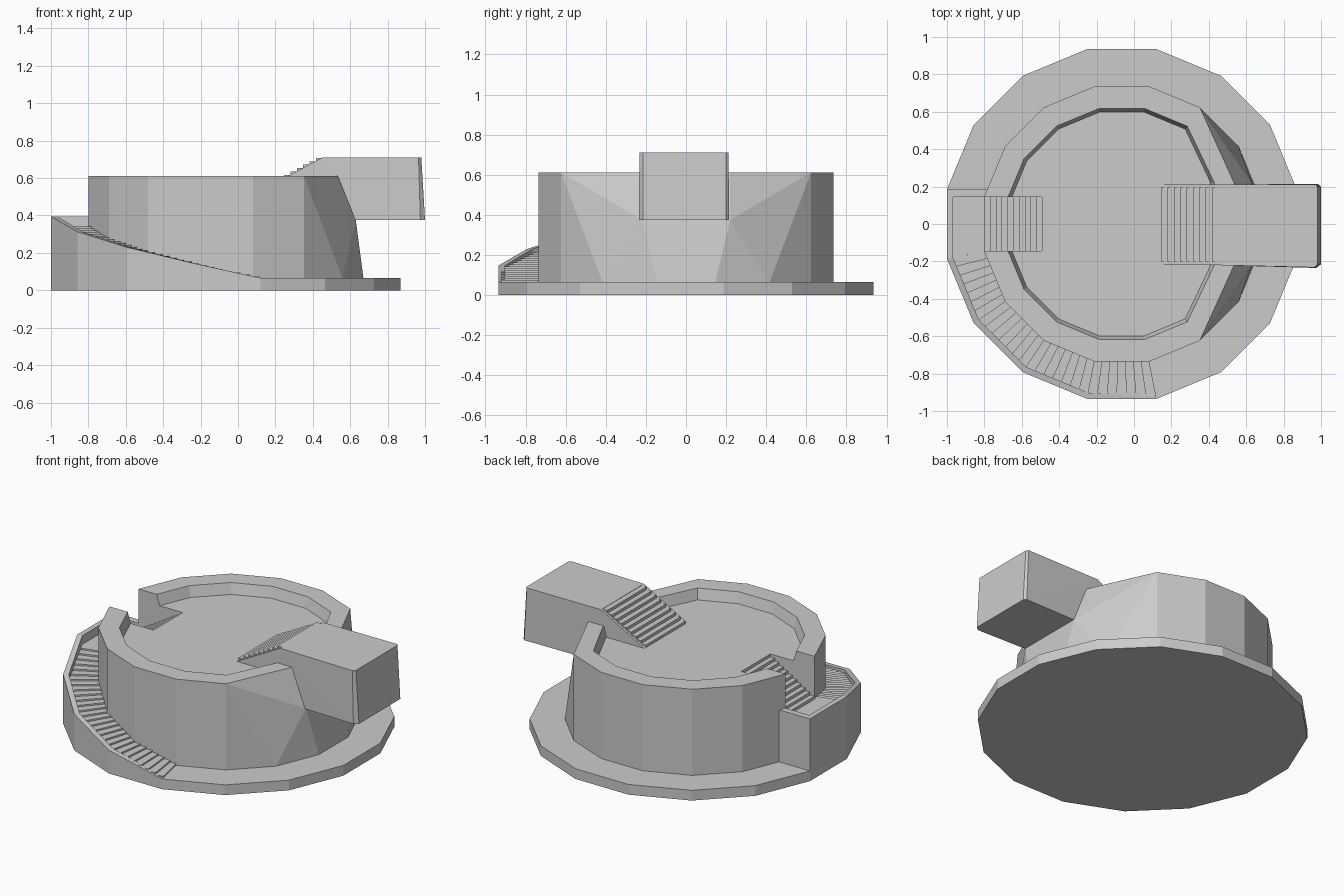
import bpy, bmesh
from math import sin, cos, radians
from mathutils import Vector

if "Cube" in bpy.data.objects:
    bpy.data.objects.remove(bpy.data.objects["Cube"])

CX = -0.065  # centre of the round parts


def obj_from_bm(name, bm):
    bmesh.ops.recalc_face_normals(bm, faces=bm.faces)
    me = bpy.data.meshes.new(name)
    bm.to_mesh(me)
    bm.free()
    ob = bpy.data.objects.new(name, me)
    bpy.context.collection.objects.link(ob)
    return ob


def hulls(name, groups):
    """One object made of convex blocks, each given by its corner points."""
    out = bmesh.new()
    for pts in groups:
        bm = bmesh.new()
        for p in {tuple(round(c, 5) for c in q) for q in pts}:
            bm.verts.new(p)
        bmesh.ops.convex_hull(bm, input=bm.verts[:])
        loose = [v for v in bm.verts if not v.link_faces]
        bmesh.ops.delete(bm, geom=loose, context='VERTS')
        bmesh.ops.dissolve_limit(bm, angle_limit=0.002, verts=bm.verts[:], edges=bm.edges[:])
        tmp = bpy.data.meshes.new("tmp")
        bm.to_mesh(tmp)
        bm.free()
        out.from_mesh(tmp)
        bpy.data.meshes.remove(tmp)
    return obj_from_bm(name, out)


def box(x0, x1, y0, y1, z0, z1):
    return [(x, y, z) for x in (x0, x1) for y in (y0, y1) for z in (z0, z1)]


def corner(r, deg, z):
    a = radians(deg)
    return Vector((CX + r * cos(a), r * sin(a), z))


def ring(r, z, skip_right=False):
    degs = [11.25 + 22.5 * i for i in range(16)]
    if skip_right:
        degs = [d for d in degs if cos(radians(d)) < 0.6]
    return [corner(r, d, z) for d in degs]


def cut(ob, cutter):
    m = ob.modifiers.new("cut", 'BOOLEAN')
    m.operation, m.solver, m.object = 'DIFFERENCE', 'EXACT', cutter
    bpy.context.view_layer.objects.active = ob
    bpy.ops.object.modifier_apply(modifier=m.name)
    bpy.data.objects.remove(cutter)


# Round base slab
hulls("base_slab", [ring(0.953, 0) + ring(0.953, 0.065)])

# Tower body, its right side sloping in around the block
pts = ring(0.75, 0.03) + ring(0.75, 0.065) + ring(0.75, 0.612, True)
for s in (-1, 1):
    pts += [(0.63, 0.22 * s, 0.375), (0.535, 0.22 * s, 0.612)]
tower = hulls("tower_body", [pts])

# Sunken floor inside the rim
FLOOR = 0.545
pts = ring(0.61, FLOOR, True) + ring(0.64, 0.65, True)
for s in (-1, 1):
    pts += [(0.41, 0.22 * s, FLOOR), (0.44, 0.22 * s, 0.65)]
cut(tower, hulls("floor_cutter", [pts]))

# Entrance gap on the left
LAND = 0.34
cut(tower, hulls("gap_cutter", [box(-1.1, -0.46, -0.1455, 0.1455, LAND, 0.8)]))

# Entrance stairs up through the gap
n = 11
hulls("entrance_stairs", [
    box(-0.80 + 0.34 * i / n, -0.455, -0.1455, 0.1455, LAND - 0.01,
        LAND + (FLOOR - LAND) * (i + 1) / n) for i in range(n)])

# Curved outer stairs and their outer wall
steps, wall = [], []
per = 7


def edge_point(r, t, z):
    k = min(int(t), 3)
    a = corner(r, -78.75 - 22.5 * k, z)
    b = corner(r, -101.25 - 22.5 * k, z)
    return a.lerp(b, t - k)


for i in range(4 * per):
    h = 0.065 + (LAND - 0.065) * (i + 1) / (4 * per)
    steps.append([edge_point(r, t / per, z) for r in (0.73, 0.94)
                  for t in (i, i + 1) for z in (0.05, h)])
for k in range(4):
    wall.append([edge_point(r, t, z) for r in (0.92, 0.953) for t in (k, k + 1)
                 for z in (0.06, 0.065 + 0.0825 * t)])
hulls("curved_stairs", steps)

# Landing with parapet
R = -1.0
wall.append([corner(r, d, z) for r in (0.92, 0.953) for d in (168.75, 191.25)
             for z in (0.06, 0.395)])
wall.append(box(R, -0.78, 0.1455, 0.186, 0.06, 0.395))
hulls("outer_wall", wall)
hulls("landing", [[corner(r, d, z) for r in (0.735, 0.94) for d in (168.75, 191.25)
                   for z in (0.05, LAND)]])

# Overhanging block on the right
hulls("overhang_block", [[
    (0.45, -0.22, 0.71), (0.45, 0.21, 0.71), (0.45, -0.22, 0.375), (0.45, 0.21, 0.375),
    (0.965, -0.232, 0.71), (0.98, -0.215, 0.71), (0.98, 0.2, 0.71), (0.97, 0.212, 0.71),
    (0.975, -0.235, 0.375), (1.0, -0.215, 0.375), (1.0, 0.2, 0.375), (0.985, 0.215, 0.375)]])

# Stairs from the sunken floor up to the block, with side stringers
n = 9
hulls("block_stairs", [
    box(0.145 + 0.305 * i / n, 0.46, -0.2, 0.195, FLOOR - 0.02,
        FLOOR + (0.71 - FLOOR) * (i + 1) / n - 0.002) for i in range(n)])
hulls("stair_stringers", [
    [(x, y, z) for y in ys for x, z in ((0.145, FLOOR), (0.145, FLOOR - 0.02),
                                        (0.46, FLOOR - 0.02), (0.46, 0.71), (0.45, 0.71))]
    for ys in ((-0.22, -0.2), (0.195, 0.21))])
